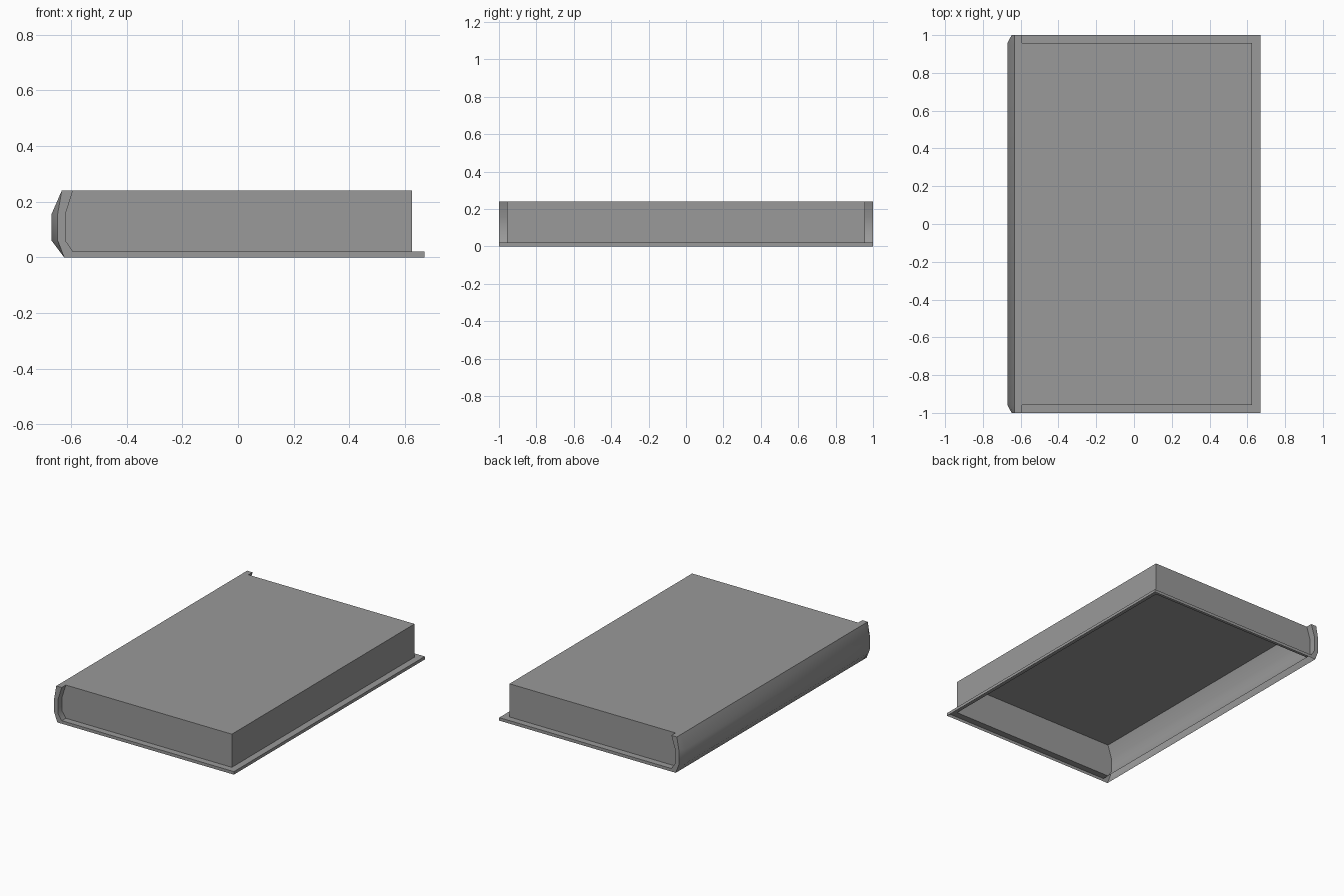
import bpy, bmesh, math

cube = bpy.data.objects.get("Cube")
if cube:
    bpy.data.objects.remove(cube)

grey = bpy.data.materials.new("book_grey")
grey.use_nodes = True
colour = (0.32, 0.32, 0.32, 1)
grey.diffuse_color = colour
grey.node_tree.nodes["Principled BSDF"].inputs["Base Color"].default_value = colour

LENGTH, PAGE_Y = 1.0, 0.957      # half lengths of cover and page block
EDGE_X, PAGE_X, JOINT_X = 0.67, 0.625, -0.593
TOP, COVER = 0.24, 0.02

# Curved side where the pages meet the spine, bottom to top
INNER = [(JOINT_X, COVER), (-0.62, 0.06), (-0.62, 0.155), (JOINT_X, TOP)]


def finish(name, bm):
    mesh = bpy.data.meshes.new(name)
    bm.to_mesh(mesh)
    bm.free()
    mesh.materials.append(grey)
    obj = bpy.data.objects.new(name, mesh)
    bpy.context.collection.objects.link(obj)
    bpy.ops.object.select_all(action='DESELECT')
    obj.select_set(True)
    bpy.context.view_layer.objects.active = obj
    bpy.ops.object.shade_smooth_by_angle(angle=math.radians(50))
    return obj


def section(bm, points, y):
    return [bm.verts.new((x, y, z)) for x, z in points]


def bridge(bm, a, b):
    for i in range(len(a) - 1):
        bm.faces.new((a[i], b[i], b[i + 1], a[i + 1]))


# Page block: hollow below, its curved side closed by the spine
bm = bmesh.new()
profile = INNER + [(PAGE_X, TOP), (PAGE_X, COVER)]
front = section(bm, profile, -PAGE_Y)
back = section(bm, profile, PAGE_Y)
bridge(bm, front[3:], back[3:])
bm.faces.new(front)
bm.faces.new(back[::-1])
finish("pages", bm)

# Cover: thin rim around the pages with an open underside
bm = bmesh.new()


def path(x, y, z):
    return [bm.verts.new(p) for p in
            ((JOINT_X, y, z), (x, y, z), (x, -y, z), (JOINT_X, -y, z))]


rows = [path(PAGE_X, PAGE_Y, COVER), path(EDGE_X, LENGTH, COVER), path(EDGE_X, LENGTH, 0)]
for upper, lower in zip(rows, rows[1:]):
    bridge(bm, upper, lower)
bmesh.ops.recalc_face_normals(bm, faces=bm.faces)
if max(bm.faces, key=lambda f: abs(f.normal.z)).normal.z < 0:
    bmesh.ops.reverse_faces(bm, faces=bm.faces)
finish("cover", bm)

# Spine: bulging shell, drawn in slightly at both ends
bm = bmesh.new()
stations = []
for y, bulge_x in ((-LENGTH, -0.648), (-PAGE_Y, -EDGE_X), (PAGE_Y, -EDGE_X), (LENGTH, -0.648)):
    outer = [(-0.633, TOP), (bulge_x, 0.155), (bulge_x, 0.06), (-0.625, 0)]
    stations.append(section(bm, INNER + outer, y))
for a, b in zip(stations, stations[1:]):
    bridge(bm, a, b)
for ring in (stations[0], stations[-1]):
    foot = bm.verts.new((JOINT_X, ring[0].co.y, 0))
    bm.faces.new(ring + [foot])
bmesh.ops.recalc_face_normals(bm, faces=bm.faces)
if max(bm.faces, key=lambda f: abs(f.normal.z)).normal.z < 0:
    bmesh.ops.reverse_faces(bm, faces=bm.faces)
finish("spine", bm)
